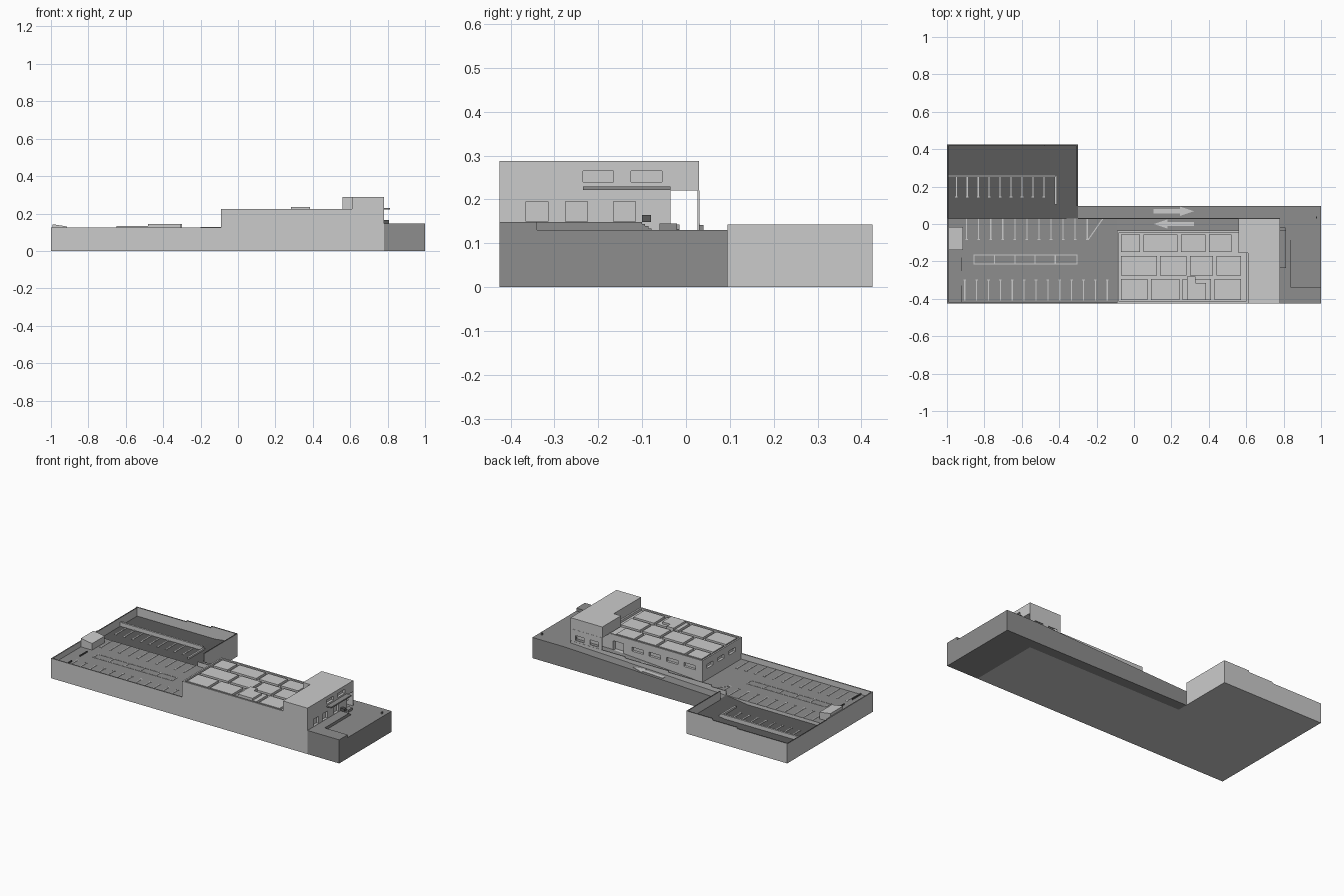
import bpy, bmesh
from mathutils import Vector

cube = bpy.data.objects.get("Cube")
if cube:
    bpy.data.objects.remove(cube, do_unlink=True)


def material(name, v):
    m = bpy.data.materials.new(name)
    m.use_nodes = True
    m.diffuse_color = (v, v, v, 1)
    m.node_tree.nodes["Principled BSDF"].inputs["Base Color"].default_value = (v, v, v, 1)
    return m


LIGHT = material("light concrete", 0.6)
MID = material("mid grey paving", 0.27)
DARK = material("dark asphalt", 0.105)


def prism(name, profile, a, b, mat=LIGHT, top=None, axis="y"):
    """Extrude a profile: (x, z) along y, or (x, y) along z; faces pointing up may differ."""
    bm = bmesh.new()
    place = (lambda p, t: (p[0], t, p[1])) if axis == "y" else (lambda p, t: (p[0], p[1], t))
    face = bm.faces.new([bm.verts.new(place(p, a)) for p in profile])
    ext = bmesh.ops.extrude_face_region(bm, geom=[face])
    d = Vector((0, b - a, 0)) if axis == "y" else Vector((0, 0, b - a))
    bmesh.ops.translate(bm, vec=d, verts=[g for g in ext["geom"] if isinstance(g, bmesh.types.BMVert)])
    bmesh.ops.recalc_face_normals(bm, faces=bm.faces)
    me = bpy.data.meshes.new(name)
    me.materials.append(mat)
    me.materials.append(top or mat)
    bm.normal_update()
    for f in bm.faces:
        f.material_index = 1 if f.normal.z > 0.5 else 0
    bm.to_mesh(me)
    bm.free()
    ob = bpy.data.objects.new(name, me)
    bpy.context.collection.objects.link(ob)
    return ob


def box(name, x0, x1, y0, y1, z0, z1, mat=LIGHT, top=None):
    return prism(name, [(x0, y0), (x1, y0), (x1, y1), (x0, y1)], z0, z1, mat, top, "z")


def cut(target, cutter):
    cutter.hide_render = True
    cutter.hide_viewport = True
    cutter.display_type = "WIRE"
    mod = target.modifiers.new("opening", "BOOLEAN")
    mod.object = cutter
    mod.operation = "DIFFERENCE"
    mod.solver = "EXACT"


def frame(name, x0, x1, y0, y1, z0, z1, t, mat=LIGHT, top=None):
    box(name + "_front", x0, x1, y0, y0 + t, z0, z1, mat, top)
    box(name + "_back", x0, x1, y1 - t, y1, z0, z1, mat, top)
    box(name + "_left", x1 - t, x1, y0 + t, y1 - t, z0, z1, mat, top)
    box(name + "_right", x0, x0 + t, y0 + t, y1 - t, z0, z1, mat, top)


LOT, ANNEX, EAST = 0.09, 0.07, 0.13
T = 0.007

# Ground: car park, sloping lanes, lower car park and east yard
box("car_park", -1, -0.09, -0.425, 0.03, 0, LOT, LIGHT, MID)
prism("inner_lane", [(-0.09, 0), (0.78, 0), (0.78, EAST), (0.55, EAST), (-0.09, LOT)], -0.035, 0.03, LIGHT, MID)
prism("outer_lane", [(-0.3, 0), (0.78, 0), (0.78, EAST), (-0.3, LOT)], 0.03, 0.095, MID)
prism("lower_car_park", [(-1, 0), (-0.3, 0), (-0.3, LOT), (-0.45, ANNEX), (-1, ANNEX)], 0.03, 0.425, LIGHT, DARK)
box("east_yard", 0.78, 1, -0.425, 0.095, 0, EAST, MID)
prism("raised_terrace", [(0.78, -0.425), (1, -0.425), (1, -0.34), (0.84, -0.34), (0.84, -0.1), (0.78, -0.1)],
      EAST, 0.148, MID, axis="z")
for i in range(3):
    box(f"terrace_step_{i}", 0.78, 0.84, -0.1, -0.093 + i * 0.007, EAST, 0.144 - i * 0.005, MID)
box("entrance_planter", 0.78, 0.81, -0.06, -0.02, EAST, 0.145, MID)
box("yard_post", 0.972, 0.978, 0.03, 0.04, EAST, 0.142, MID)

# Boundary walls
box("car_park_front_wall", -1, -0.09, -0.425, -0.425 + T, LOT, 0.125, LIGHT, MID)
box("car_park_west_wall", -1, -1 + T, -0.425 + T, 0.03, LOT, 0.125, LIGHT, MID)
box("lower_west_wall", -1, -1 + T, 0.03, 0.425, ANNEX, 0.122, LIGHT, DARK)
box("lower_east_wall", -0.3 - T, -0.3, 0.095, 0.425, ANNEX, 0.143, LIGHT, DARK)
for i, (x0, x1, z) in enumerate([(-1, -0.65, 0.125), (-0.65, -0.48, 0.133), (-0.48, -0.3, 0.143)]):
    box(f"lower_back_wall_{i}", x0, x1, 0.425 - T, 0.425, ANNEX, z, LIGHT, DARK)
for i, (x0, x1, z) in enumerate([(-0.3, -0.2, 0.118), (-0.2, 0.1, 0.128), (0.1, 0.4, 0.137), (0.4, 0.78, 0.145)]):
    box(f"lane_divider_{i}", x0, x1, 0.027, 0.032, LOT, z, LIGHT, MID)
box("lower_divider_wall", -1, -0.42, 0.25, 0.262, ANNEX, 0.095)
box("lower_divider_return", -0.424, -0.412, 0.105, 0.262, ANNEX, 0.085)
for i, (y0, y1) in enumerate([(-0.42, -0.33), (-0.25, -0.18)]):
    box(f"west_kerb_{i}", -0.925, -0.92, y0, y1, LOT, 0.098, DARK)

# Gate hut with a sloping roof
prism("gate_hut", [(-0.993, LOT), (-0.915, LOT), (-0.915, 0.131), (-0.993, 0.143)], -0.14, -0.015)


# Painted parking bays
def mark(name, x0, x1, y0, y1, z):
    box(name, x0, x1, y0, y1, z, z + 0.002)


def bays(name, xs, y0, y1, tip, z):
    for i, x in enumerate(xs):
        mark(f"{name}_{i}", x - 0.003, x + 0.003, y0, y1, z)
        mark(f"{name}_tip_{i}", x - 0.007, x + 0.007, tip - 0.003, tip + 0.003, z)


bays("north_bay", [-0.895 + 0.0645 * i for i in range(11)], -0.085, 0.03, -0.082, LOT)
bays("south_bay", [-0.905 + 0.0635 * i for i in range(13)], -0.41, -0.3, -0.3, LOT)
bays("lower_bay", [-0.95 + 0.0585 * i for i in range(9)], 0.145, 0.25, 0.145, ANNEX)
prism("angled_bay", [(-0.249, -0.085), (-0.242, -0.085), (-0.162, 0.03), (-0.169, 0.03)], LOT, LOT + 0.002, axis="z")
frame("centre_bay", -0.857, -0.303, -0.217, -0.163, LOT, LOT + 0.002, 0.005)
for i in range(4):
    x = -0.745 + 0.108 * i
    mark(f"centre_bay_line_{i}", x - 0.003, x + 0.003, -0.217, -0.163, LOT)


# Lane arrows follow the slope
def arrow(name, x0, d, y, z0, slope):
    pts = [(0, -0.012), (0.14, -0.012), (0.14, -0.025), (0.215, 0), (0.14, 0.025), (0.14, 0.012), (0, 0.012)]
    ob = prism(name, [(x0 + d * u, y + v) for u, v in pts], 0, 0.003, axis="z")
    for vert in ob.data.vertices:
        vert.co.z += z0 + slope * vert.co.x


arrow("outer_arrow", 0.105, 1, 0.068, LOT + 0.3 * 0.04 / 1.08, 0.04 / 1.08)
arrow("inner_arrow", 0.32, -1, 0.0, LOT + 0.09 * 0.04 / 0.64, 0.04 / 0.64)

# Main hall with recessed windows
hall = box("main_hall", -0.09, 0.61, -0.425, -0.035, 0, 0.21)
for i, x in enumerate([0.0, 0.12, 0.24, 0.36]):
    cut(hall, box(f"hall_back_window_cutter_{i}", x - 0.04, x + 0.04, -0.05, -0.02, 0.155, 0.18))
for i, y in enumerate([-0.33, -0.22, -0.11]):
    cut(hall, box(f"hall_west_window_cutter_{i}", -0.11, -0.075, y - 0.03, y + 0.03, 0.16, 0.185))
cut(hall, box("hall_door_cutter", 0.46, 0.53, -0.06, -0.02, 0.125, 0.185))
frame("hall_parapet", -0.09, 0.61, -0.425, -0.035, 0.21, 0.225, 0.01)

# Raised roof panels in three staggered rows
rows = [(-0.405, -0.295, [-0.07, 0.09, 0.26, 0.43, 0.59]),
        (-0.275, -0.17, [-0.07, 0.14, 0.3, 0.44, 0.59]),
        (-0.15, -0.055, [-0.07, 0.05, 0.25, 0.4, 0.54])]
for r, (y0, y1, xs) in enumerate(rows):
    for i in range(len(xs) - 1):
        box(f"roof_panel_{r}_{i}", xs[i], xs[i + 1] - 0.018, y0, y1, 0.21, 0.223)
prism("roof_plant_room", [(0.283, -0.405), (0.385, -0.405), (0.385, -0.315), (0.33, -0.315), (0.33, -0.28),
                          (0.283, -0.28)], 0.21, 0.236, axis="z")

# Tower: lower block, overhanging upper storey and porch screen
lower = box("tower_lower", 0.61, 0.78, -0.425, -0.035, 0, 0.22)
upper = prism("tower_upper", [(0.61, -0.425), (0.78, -0.425), (0.78, 0.03), (0.56, 0.03), (0.56, -0.155),
                              (0.61, -0.155)], 0.22, 0.28, axis="z")
outline = [(0.61, -0.425), (0.78, -0.425), (0.78, 0.03), (0.56, 0.03), (0.56, -0.155), (0.61, -0.155)]
prism("tower_roof", outline, 0.28, 0.288, axis="z")
screen = box("porch_screen", 0.56, 0.78, 0.026, 0.031, EAST, 0.22)
for i, x in enumerate([0.615, 0.715]):
    cut(screen, box(f"screen_opening_cutter_{i}", x - 0.03, x + 0.03, 0.01, 0.05, 0.155, 0.185))
for i, y in enumerate([-0.34, -0.25, -0.14]):
    cut(lower, box(f"east_door_cutter_{i}", 0.765, 0.8, y - 0.025, y + 0.025, 0.15, 0.195))
for i, y in enumerate([-0.2, -0.09]):
    cut(upper, box(f"east_window_cutter_{i}", 0.765, 0.8, y - 0.035, y + 0.035, 0.24, 0.265))

# Entrance canopy and its bench
box("entrance_canopy", 0.78, 0.812, -0.235, -0.035, 0.222, 0.23, MID)
box("entrance_bench", 0.78, 0.808, -0.1, -0.08, 0.148, 0.165, DARK)
